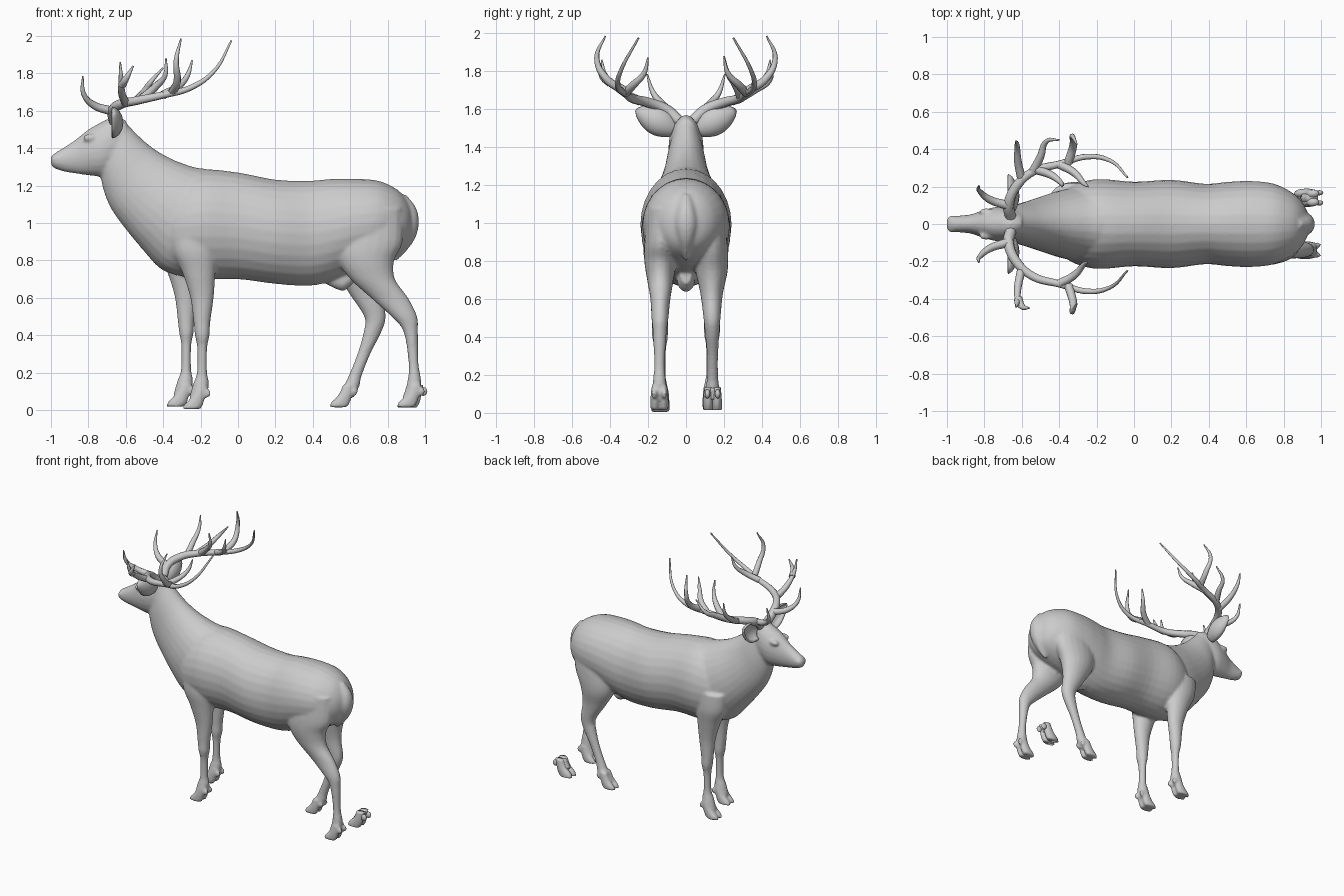
import bpy, bmesh, math
from mathutils import Vector

cube = bpy.data.objects.get("Cube")
if cube:
    bpy.data.objects.remove(cube, do_unlink=True)

grey = bpy.data.materials.new("plain grey")
grey.use_nodes = True
COLOUR = (0.6, 0.6, 0.6, 1)
grey.diffuse_color = COLOUR
grey.node_tree.nodes["Principled BSDF"].inputs["Base Color"].default_value = COLOUR


def add_object(name, mesh):
    mesh.materials.clear()
    mesh.materials.append(grey)
    for face in mesh.polygons:
        face.use_smooth = True
    ob = bpy.data.objects.new(name, mesh)
    bpy.context.scene.collection.objects.link(ob)
    return ob


def catmull(a, b, c, d, t):
    return [0.5 * (2 * q + (r - p) * t + (2 * p - 5 * q + 4 * r - s) * t * t
                   + (3 * q - p - 3 * r + s) * t ** 3) for p, q, r, s in zip(a, b, c, d)]


def loft(bm, rings, sides=20, steps=4):
    """Skin oval rings given as (front x, z, back x, z, half width, y)."""
    last = len(rings) - 1
    smooth = []
    for i in range(last):
        four = [rings[min(max(i + k, 0), last)] for k in (-1, 0, 1, 2)]
        smooth += [catmull(*four, s / steps) for s in range(steps)]
    smooth.append(rings[-1])
    loops = []
    for x0, z0, x1, z1, w, y in smooth:
        loop = []
        for k in range(sides):
            a = math.tau * k / sides
            c = (1 - math.cos(a)) / 2
            loop.append(bm.verts.new((x0 + (x1 - x0) * c, y + w * math.sin(a), z0 + (z1 - z0) * c)))
        loops.append(loop)
    for low, high in zip(loops, loops[1:]):
        for k in range(sides):
            n = (k + 1) % sides
            bm.faces.new((low[k], low[n], high[n], high[k]))
    bm.faces.new(loops[0])
    bm.faces.new(loops[-1][::-1])


def upright(rows):
    return [(x, lo, x, hi, w, 0) for x, lo, hi, w in rows]


def level(rows, shift=0, side=1, lift=0):
    return [(x0 + shift, z + lift, x1 + shift, z + lift, w, side * y) for z, x0, x1, w, y in rows]


def ball(bm, centre, size):
    made = bmesh.ops.create_uvsphere(bm, u_segments=16, v_segments=10, radius=1)["verts"]
    bmesh.ops.scale(bm, vec=size, verts=made)
    bmesh.ops.translate(bm, vec=centre, verts=made)


def hoof(bm, x, y, z):
    """Two toes with a pair of dewclaws; x is the toe tip."""
    toe = [(0, 0, .1, .025, 0), (.025, .01, .115, .026, 0), (.065, .05, .125, .025, 0), (.12, .075, .135, .02, 0)]
    for s in (-1, 1):
        rings = [(r[0] + x, r[1] + z, r[2] + x, r[3] + z, r[4], y + s * .023) for r in level(toe)]
        loft(bm, rings, 12)
        ball(bm, (x + .135, y + s * .027, z + .085), (.022, .014, .024))


bm = bmesh.new()

# Torso
loft(bm, upright([
    (-.42, .82, 1.12, .12), (-.34, .73, 1.22, .2), (-.2, .7, 1.285, .24), (0, .7, 1.27, .226),
    (.2, .675, 1.232, .236), (.38, .665, 1.226, .215), (.5, .69, 1.236, .225), (.62, .74, 1.237, .23),
    (.75, .78, 1.226, .215), (.85, .83, 1.18, .165), (.905, .88, 1.12, .11), (.935, .95, 1.06, .04)]), 28)

# Neck with its heavy mane
loft(bm, [
    (-.74, 1.28, -.62, 1.56, .075, 0), (-.72, 1.18, -.54, 1.475, .1, 0), (-.68, 1.08, -.46, 1.405, .118, 0),
    (-.61, .98, -.36, 1.345, .145, 0), (-.52, .87, -.24, 1.3, .18, 0), (-.42, .76, -.15, 1.28, .2, 0),
    (-.33, .72, -.1, 1.2, .19, 0)], 28)

# Head
loft(bm, upright([
    (-1, 1.318, 1.35, .022), (-.985, 1.295, 1.37, .04), (-.93, 1.275, 1.405, .045), (-.87, 1.265, 1.445, .052),
    (-.8, 1.255, 1.5, .076), (-.73, 1.25, 1.54, .092), (-.66, 1.27, 1.57, .085), (-.6, 1.32, 1.55, .06)]))

# Brows and nostrils
for s in (-1, 1):
    ball(bm, (-.79, s * .064, 1.455), (.04, .02, .022))
    ball(bm, (-.975, s * .034, 1.345), (.018, .012, .014))

# Front legs, the left one a little ahead
front_leg = [
    (.98, -.36, -.12, .07, .15), (.85, -.35, -.11, .08, .145), (.74, -.3, -.12, .068, .14),
    (.6, -.255, -.13, .05, .137), (.47, -.238, -.148, .043, .137), (.4, -.23, -.152, .042, .137),
    (.33, -.218, -.165, .03, .135), (.2, -.22, -.165, .028, .135), (.14, -.24, -.155, .037, .135),
    (.07, -.26, -.17, .036, .135)]
for s, shift, lift in ((-1, 0, 0), (1, -.085, .015)):
    loft(bm, level(front_leg, shift, s, lift))
    hoof(bm, -.3 + shift, s * .135, .005 + lift)

# Hind legs, the right one stretched back
right_hind = [
    (1.08, .55, .88, .09, -.11), (.9, .5, .88, .09, -.13), (.8, .53, .835, .085, -.135), (.7, .6, .84, .07, -.135),
    (.6, .71, .91, .053, -.135), (.5, .82, .958, .045, -.137), (.42, .885, .962, .036, -.138),
    (.25, .912, .965, .028, -.14), (.15, .905, .98, .036, -.14), (.07, .88, .965, .036, -.14)]
left_hind = [
    (1.08, .55, .86, .09, .11), (.88, .5, .84, .09, .13), (.75, .52, .79, .085, .135), (.63, .59, .775, .06, .135),
    (.5, .675, .79, .045, .137), (.42, .672, .768, .038, .138), (.3, .638, .708, .029, .14),
    (.18, .59, .66, .03, .14), (.13, .565, .65, .036, .14), (.07, .53, .62, .036, .14)]
loft(bm, level(right_hind))
loft(bm, level(left_hind))
hoof(bm, .845, -.14, .015)
hoof(bm, .485, .14, .015)

# Belly sheath
loft(bm, upright([(.46, .68, .76, .03), (.53, .645, .76, .045), (.57, .64, .75, .045), (.62, .68, .76, .03)]), 16)

# Tail
loft(bm, level([
    (1.15, .86, .9, .02, 0), (1.08, .87, .953, .045, 0), (1, .88, .967, .056, 0),
    (.92, .86, .948, .045, 0), (.85, .84, .9, .022, 0), (.8, .83, .85, .006, 0)]), 16)

# Fuse the body parts into one skin
bmesh.ops.recalc_face_normals(bm, faces=bm.faces)
mesh = bpy.data.meshes.new("body")
bm.to_mesh(mesh)
bm.free()
body = add_object("body", mesh)
fuse = body.modifiers.new("fuse", 'REMESH')
fuse.mode = 'VOXEL'
fuse.voxel_size = 0.01
fuse.use_smooth_shade = True
relax = body.modifiers.new("relax", 'SMOOTH')
relax.factor = 0.5
relax.iterations = 4

# Loose hoof beside the right hind foot
bm = bmesh.new()
hoof(bm, .855, .14, .015)
loft(bm, level([(.13, .925, .985, .03, .14), (.07, .89, .97, .034, .14)]), 16)
bmesh.ops.recalc_face_normals(bm, faces=bm.faces)
mesh = bpy.data.meshes.new("loose_hoof")
bm.to_mesh(mesh)
bm.free()
add_object("loose_hoof", mesh)


# Ears: cupped leaves opening forward
def ear(name, side):
    bm = bmesh.new()
    base, tip = Vector((-.645, .06, 1.49)), Vector((-.645, .26, 1.595))
    along = (tip - base).normalized()
    across = Vector((0, -along.z, along.y))
    rows, cols = 12, 8
    grid = []
    for i in range(rows + 1):
        u = i / rows
        width = .008 + .062 * math.sin(math.pi * (.1 + .9 * u)) ** 0.8 if i < rows else .004
        row = []
        for j in range(cols + 1):
            a = (j / cols - .5) * math.pi
            p = base.lerp(tip, u) + across * (width * math.sin(a))
            p.x += width * .8 * math.cos(a) - .03
            row.append(bm.verts.new((p.x, p.y * side, p.z)))
        grid.append(row)
    for a, b in zip(grid, grid[1:]):
        for j in range(cols):
            bm.faces.new((a[j], a[j + 1], b[j + 1], b[j]))
    bmesh.ops.recalc_face_normals(bm, faces=bm.faces)
    mesh = bpy.data.meshes.new(name)
    bm.to_mesh(mesh)
    bm.free()
    thick = add_object(name, mesh).modifiers.new("thickness", 'SOLIDIFY')
    thick.thickness = .012
    thick.offset = 0


# Antlers: a swept beam with tapering tines
beam = [(-.66, .04, 1.54), (-.67, .1, 1.595), (-.63, .2, 1.635), (-.54, .28, 1.655), (-.4, .32, 1.685),
        (-.25, .36, 1.725), (-.13, .34, 1.81), (-.035, .25, 1.975)]
tines = [
    [(-.68, .1, 1.6), (-.77, .13, 1.63), (-.825, .175, 1.69), (-.83, .205, 1.785)],
    [(-.6, .24, 1.64), (-.62, .33, 1.69), (-.625, .42, 1.77), (-.63, .445, 1.86)],
    [(-.35, .33, 1.7), (-.325, .42, 1.76), (-.33, .47, 1.87), (-.305, .425, 1.985)],
    [(-.4, .32, 1.685), (-.32, .275, 1.73), (-.27, .22, 1.79), (-.245, .2, 1.87)]]
left_only = [
    [(-.54, .28, 1.655), (-.5, .36, 1.7), (-.47, .44, 1.75), (-.4, .45, 1.83)],
    [(-.52, .29, 1.66), (-.44, .26, 1.73), (-.39, .22, 1.79), (-.385, .2, 1.88)]]
right_only = [[(-.62, .4, 1.74), (-.6, .44, 1.77), (-.56, .45, 1.84)]]


def antler(name, side, extra):
    curve = bpy.data.curves.new(name, 'CURVE')
    curve.dimensions = '3D'
    curve.bevel_depth = 1
    curve.bevel_resolution = 2
    curve.resolution_u = 6
    curve.use_fill_caps = True
    for path in [beam] + tines + extra:
        thick = .03 if path is beam else .024
        spline = curve.splines.new('BEZIER')
        spline.bezier_points.add(len(path) - 1)
        for i, (point, (x, y, z)) in enumerate(zip(spline.bezier_points, path)):
            t = i / (len(path) - 1)
            point.co = (x, y * side, z)
            point.handle_left_type = point.handle_right_type = 'AUTO'
            point.radius = thick * (1 - .82 * t ** 1.6)
    helper = bpy.data.objects.new(name + "_path", curve)
    bpy.context.scene.collection.objects.link(helper)
    graph = bpy.context.evaluated_depsgraph_get()
    mesh = bpy.data.meshes.new_from_object(helper.evaluated_get(graph))
    bpy.data.objects.remove(helper, do_unlink=True)
    add_object(name, mesh)


for side, label, extra in ((1, "left", left_only), (-1, "right", right_only)):
    ear(label + "_ear", side)
    antler(label + "_antler", side, extra)
